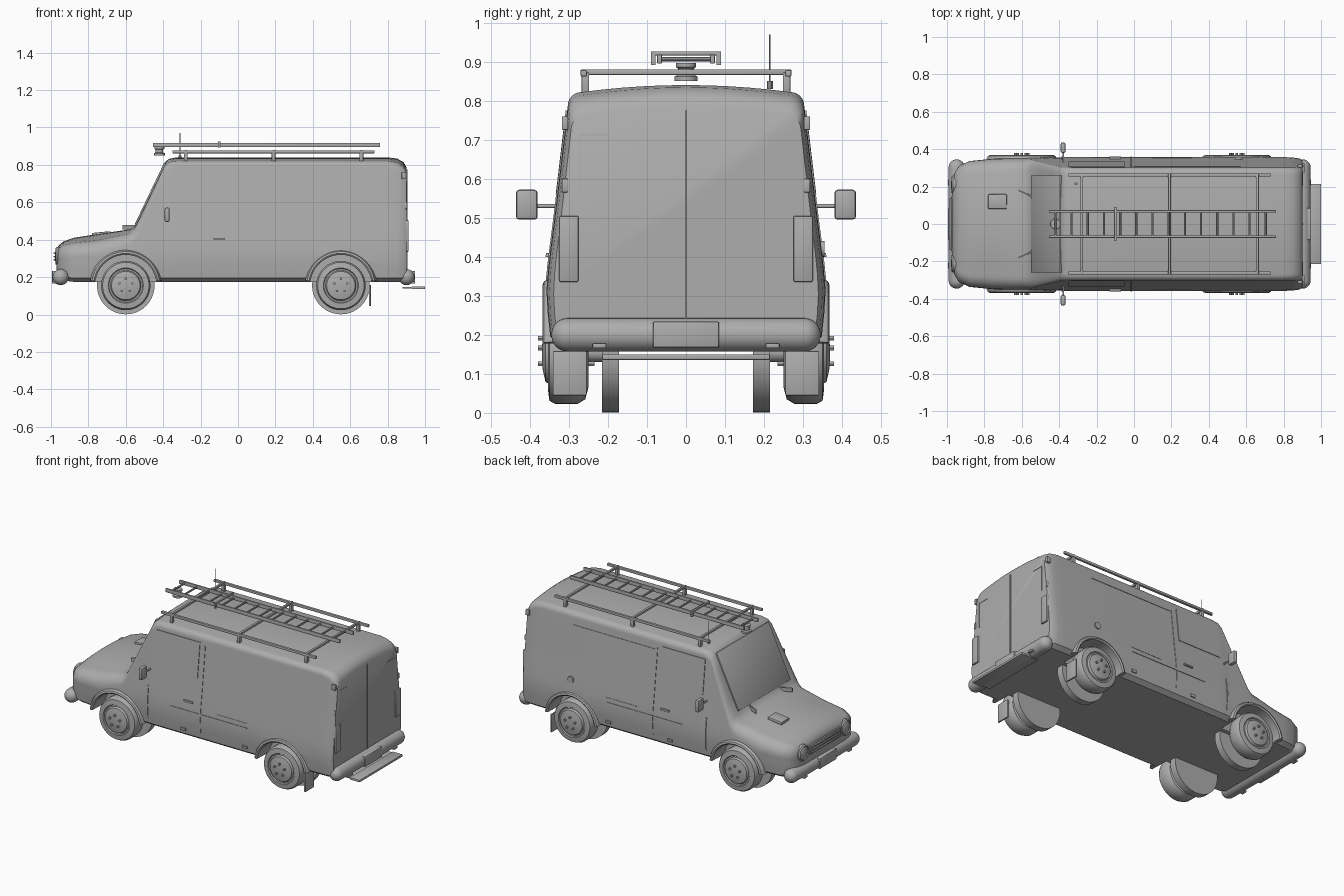
import bpy, bmesh
from math import sin, cos, pi, atan2, radians
from mathutils import Matrix, Vector

if "Cube" in bpy.data.objects:
    bpy.data.objects.remove(bpy.data.objects["Cube"])

GREY = bpy.data.materials.new("plain grey")
GREY.use_nodes = True
GREY.diffuse_color = (0.42, 0.42, 0.42, 1)
GREY.node_tree.nodes["Principled BSDF"].inputs["Base Color"].default_value = (0.42, 0.42, 0.42, 1)


def finish(name, bm, angle=35):
    bmesh.ops.recalc_face_normals(bm, faces=bm.faces)
    mesh = bpy.data.meshes.new(name)
    bm.to_mesh(mesh)
    bm.free()
    mesh.materials.append(GREY)
    ob = bpy.data.objects.new(name, mesh)
    bpy.context.collection.objects.link(ob)
    smooth(ob, angle)
    return ob


def smooth(ob, angle=35):
    bpy.ops.object.select_all(action='DESELECT')
    ob.select_set(True)
    bpy.context.view_layer.objects.active = ob
    bpy.ops.object.shade_smooth_by_angle(angle=radians(angle))


def skin(bm, rings, closed=True):
    """Join matching rings of points with quads and cap both ends."""
    rows = [[bm.verts.new(p) for p in ring] for ring in rings]
    n = len(rows[0])
    for a, b in zip(rows, rows[1:]):
        for i in range(n):
            bm.faces.new((a[i], a[(i + 1) % n], b[(i + 1) % n], b[i]))
    bm.faces.new(rows[0])
    bm.faces.new(rows[-1])


def box(name, lo, hi, bevel=0.0, tilt=0.0):
    lo, hi = Vector(lo), Vector(hi)
    bm = bmesh.new()
    bmesh.ops.create_cube(bm, size=1)
    bmesh.ops.scale(bm, vec=hi - lo, verts=bm.verts)
    if bevel:
        bmesh.ops.bevel(bm, geom=bm.edges[:], offset=bevel, segments=2, profile=0.5, affect='EDGES')
    bm.transform(Matrix.Translation((lo + hi) / 2) @ Matrix.Rotation(tilt, 4, 'Y'))
    return finish(name, bm)


def lathe(name, profile, centre, axis='Y', flip=1, steps=40):
    """Revolve (radius, distance along axis) points."""
    bm = bmesh.new()
    rings = []
    for r, d in profile:
        ring = []
        for k in range(steps):
            a = 2 * pi * k / steps
            u, v, d2 = r * cos(a), r * sin(a), d * flip
            p = {'X': (d2, u, v), 'Y': (u, d2, v), 'Z': (u, v, d2)}[axis]
            ring.append(Vector(p) + Vector(centre))
        rings.append(ring)
    skin(bm, rings)
    return finish(name, bm)


def rod(name, centre, r, half, axis='Y', steps=12):
    return lathe(name, [(r, -half), (r, half)], centre, axis, 1, steps)


def interp(table, t):
    if t <= table[0][0]:
        return table[0][1:]
    for a, b in zip(table, table[1:]):
        if t <= b[0]:
            f = (t - a[0]) / (b[0] - a[0])
            return [p + (q - p) * f for p, q in zip(a[1:], b[1:])]
    return table[-1][1:]


# Flank half width by height
FLANK = [(0.17, 0.345), (0.25, 0.354), (0.32, 0.358), (0.4, 0.35), (0.5, 0.337), (0.82, 0.299)]
# Body stations: x, top, bottom, width factor, corner radius, crown
STATIONS = [(-0.97, 0.345, 0.235, 0.62, 0.03, 0.01), (-0.96, 0.368, 0.2, 0.76, 0.05, 0.015),
            (-0.935, 0.39, 0.182, 0.87, 0.06, 0.02), (-0.88, 0.41, 0.175, 0.94, 0.07, 0.025),
            (-0.75, 0.43, 0.175, 0.975, 0.08, 0.03), (-0.58, 0.455, 0.175, 0.985, 0.07, 0.02),
            (-0.55, 0.48, 0.175, 0.99, 0.07, 0.014), (-0.39, 0.815, 0.175, 0.995, 0.045, 0.014),
            (-0.37, 0.832, 0.175, 1, 0.04, 0.016), (-0.33, 0.84, 0.175, 1, 0.035, 0.018),
            (0.8, 0.84, 0.175, 1, 0.035, 0.018), (0.85, 0.834, 0.175, 0.995, 0.04, 0.02),
            (0.885, 0.815, 0.175, 0.98, 0.04, 0.02), (0.902, 0.785, 0.18, 0.95, 0.04, 0.02)]


def flank(z):
    return interp(FLANK, z)[0]


def body_ring(x):
    top, low, f, r, crown = interp(STATIONS, x)
    half = [(flank(low) * f - 0.025, low)]
    zs = top - crown - r
    for i in range(11):
        z = low + 0.02 + (zs - low - 0.02) * i / 10
        half.append((flank(z) * f, z))
    yc = half[-1][0] - r
    for i in range(1, 7):
        a = pi / 2 * i / 6
        half.append((yc + r * cos(a), zs + r * sin(a)))
    for i in range(1, 6):
        y = yc * (1 - i / 5)
        half.append((y, top - crown * (y / yc) ** 2))
    left = [(x, -y, z) for y, z in reversed(half[:-1])]
    return [(x, y, z) for y, z in half] + left


# Body shell with wheel wells
xs = sorted({s[0] for s in STATIONS} | {-0.81, -0.7, -0.65, -0.51, -0.47, -0.43, 0, 0.4})
bm = bmesh.new()
skin(bm, [body_ring(x) for x in xs])
body = finish("body", bm)
AXLES, HUB = (-0.60, 0.55), 0.155
for x in AXLES:
    for s in (-1, 1):
        well = lathe("wheel_well_cutter", [(0.165, 0.24), (0.165, 0.5)], (x, 0, HUB), 'Y', s, 48)
        well.hide_render = True
        mod = body.modifiers.new("well", 'BOOLEAN')
        mod.operation, mod.object, mod.solver = 'DIFFERENCE', well, 'EXACT'
        bpy.context.view_layer.objects.active = body
        bpy.ops.object.modifier_apply(modifier=mod.name)
        bpy.data.objects.remove(well)
smooth(body)

# Wheels, inner discs, nuts and fender flares
TYRE = [(0.03, 0.25), (0.09, 0.25), (0.12, 0.258), (0.132, 0.278), (0.132, 0.335), (0.124, 0.35),
        (0.094, 0.354), (0.09, 0.348), (0.082, 0.348), (0.076, 0.36), (0.045, 0.367), (0.01, 0.369)]
for x in AXLES:
    for s in (-1, 1):
        lathe("wheel", TYRE, (x, 0, HUB), 'Y', s)
        lathe("inner_wheel", [(0.154, 0.172), (0.154, 0.215)], (x, 0, HUB), 'Y', s)
        rod("axle_stub", (x, s * 0.235, HUB), 0.025, 0.03)
        for k in range(5):
            a = 2 * pi * k / 5 + pi / 2
            rod("wheel_nut", (x + 0.036 * cos(a), s * 0.307, HUB + 0.036 * sin(a)), 0.007, 0.072, 'Y', 6)
        bm = bmesh.new()
        section = [(0.164, 0.32), (0.164, 0.362), (0.172, 0.368), (0.182, 0.364), (0.192, 0.345), (0.192, 0.32)]
        skin(bm, [[(x + r * cos(a), s * y, HUB + r * sin(a)) for r, y in section]
                  for a in [radians(8 + 164 * k / 28) for k in range(29)]])
        finish("fender_flare", bm)

# Bumpers with rounded ends, plates and bumper details
caps = [(0.042 * sin(pi / 2 * k / 6) + 0.001, -0.345 + 0.042 * (1 - cos(pi / 2 * k / 6))) for k in range(7)]
capsule = caps + [(r, -d) for r, d in reversed(caps)]
for name, x, s in (("front_bumper", -0.948, -1), ("rear_bumper", 0.901, 1)):
    lathe(name, capsule, (x, 0, 0.2), 'Y', 1, 24)
    e = sorted((x, x + s * 0.046))
    box(name + "_plate", (e[0], -0.085, 0.168), (e[1], 0.085, 0.234), 0.004)
    for y in (-0.222, 0.222):
        box(name + "_block", (e[0], y - 0.017, 0.166), (e[1], y + 0.017, 0.178), 0.002)

# Rear step and mud flaps
box("rear_step", (0.93, -0.215, 0.136), (1.0, 0.215, 0.15), 0.003)
box("step_support", (0.88, -0.21, 0.14), (0.94, 0.21, 0.146))
for s in (-1, 1):
    box("mud_flap", (0.7, s * 0.298 - 0.043, 0.045), (0.71, s * 0.298 + 0.043, 0.158), 0.002)
    # Rear lamps, markers and hinges
    box("tail_lamp", (0.885, s * 0.3 - 0.025, 0.335), (0.912, s * 0.3 + 0.025, 0.505), 0.005)
    box("upper_marker", (0.875, s * 0.31 - 0.008, 0.725), (0.9, s * 0.31 + 0.008, 0.76), 0.003)
    box("door_hinge", (0.88, s * 0.31 - 0.008, 0.565), (0.905, s * 0.31 + 0.008, 0.6), 0.003)
    box("rear_window_edge", (0.895, s * 0.272 - 0.001, 0.555), (0.904, s * 0.272 + 0.001, 0.712))
    box("rear_window_top", (0.895, s * 0.237 - 0.035, 0.711), (0.904, s * 0.237 + 0.035, 0.713))
    # Mirrors
    box("mirror", (-0.392, s * 0.408 - 0.028, 0.495), (-0.366, s * 0.408 + 0.028, 0.572), 0.009)
    rod("mirror_arm", (-0.378, s * 0.36, 0.53), 0.005, 0.03)
    # Headlights
    lathe("headlight", [(0.05, -0.03), (0.05, 0.012), (0.043, 0.02), (0.038, 0.014), (0.02, 0.022),
                        (0.005, 0.024)], (-0.955, s * 0.21, 0.312), 'X', -1, 28)
box("rear_door_seam", (0.89, -0.003, 0.24), (0.907, 0.003, 0.775))

# Grille
box("grille_frame", (-0.978, -0.15, 0.278), (-0.95, 0.15, 0.342), 0.008)
for k in range(3):
    z = 0.292 + 0.018 * k
    box("grille_slat", (-0.986, -0.14, z - 0.004), (-0.97, 0.14, z + 0.004), 0.002)

# Windscreen, wipers and bonnet intake
slope = atan2(0.16, 0.335)
box("windscreen", (-0.474, -0.26, 0.465), (-0.464, 0.26, 0.825), 0.003, slope)
for y in (-0.16, 0.16):
    bm = bmesh.new()
    d = Vector((0.045, 0.02 if y < 0 else -0.02, 0))
    skin(bm, [[Vector((-0.572, y, 0.475)) + m * d + Vector((0, a, b)) for a, b in
               ((-0.004, -0.02), (0.004, -0.02), (0.004, 0.004), (-0.004, 0.004))] for m in (-1, 1)])
    finish("wiper", bm)
box("bonnet_intake", (-0.78, 0.08, 0.42), (-0.68, 0.16, 0.441), 0.006, -0.1)


def side_panel(name, x0, x1, z0, z1, s, lift=0.003):
    """Thin plate that follows the flank."""
    bm = bmesh.new()
    zs = [z0 + (z1 - z0) * k / 6 for k in range(7)]
    skin(bm, [[(x, s * (flank(z) + d), z) for x, d in
               ((x0, -0.005), (x1, -0.005), (x1, lift), (x0, lift))] for z in zs])
    finish(name, bm)


# Side windows, seams, trim and handles
for s in (-1, 1):
    side_panel("side_window", -0.35, -0.05, 0.56, 0.775, s, 0.004)
    side_panel("front_door_seam", -0.387, -0.381, 0.23, 0.43, s)
    side_panel("rear_door_edge", -0.018, -0.012, 0.23, 0.76, s)
    side_panel("trim_strip", -0.22, 0.31, 0.343, 0.349, s)
    side_panel("upper_trim", 0.1, 0.31, 0.372, 0.377, s, 0.002)
    side_panel("door_handle", -0.13, -0.07, 0.4, 0.41, s, 0.01)
    for x in (-0.135, 0.295):
        side_panel("side_marker", x - 0.017, x + 0.017, 0.215, 0.232, s, 0.006)
side_panel("sliding_rail", 0.0, 0.57, 0.742, 0.748, 1)
rod("fuel_cap", (0.56, 0.345, 0.42), 0.02, 0.01, 'Y', 20)

# Roof rack
for s in (-1, 1):
    box("rack_rail", (-0.35, s * 0.262 - 0.008, 0.862), (0.73, s * 0.262 + 0.008, 0.878), 0.003)
    for x in (-0.28, 0.19, 0.66):
        box("rack_foot", (x - 0.01, s * 0.258 - 0.01, 0.815), (x + 0.01, s * 0.258 + 0.01, 0.872), 0.003)
for x in (-0.28, 0.19, 0.66):
    box("rack_crossbar", (x - 0.007, -0.27, 0.866), (x + 0.007, 0.27, 0.88), 0.002)

# Ladder with its clamp
for s in (-1, 1):
    box("ladder_rail", (-0.455, s * 0.068 - 0.006, 0.895), (0.76, s * 0.068 + 0.006, 0.918), 0.002)
    box("clamp_side", (-0.106, s * 0.084 - 0.006, 0.892), (-0.094, s * 0.084 + 0.006, 0.926))
for k in range(14):
    rod("ladder_rung", (-0.42 + 0.0865 * k, 0, 0.906), 0.006, 0.066, 'Y', 10)
box("clamp_bar", (-0.106, -0.09, 0.916), (-0.094, 0.09, 0.926), 0.002)

# Roof lamp and antenna
lathe("roof_lamp", [(0.03, 0.85), (0.03, 0.862), (0.02, 0.866), (0.02, 0.882), (0.026, 0.886), (0.026, 0.897)],
      (-0.42, 0, 0), 'Z', 1, 24)
rod("antenna", (-0.31, 0.215, 0.9), 0.002, 0.07, 'Z', 8)
rod("antenna_base", (-0.31, 0.215, 0.84), 0.008, 0.01, 'Z', 10)
